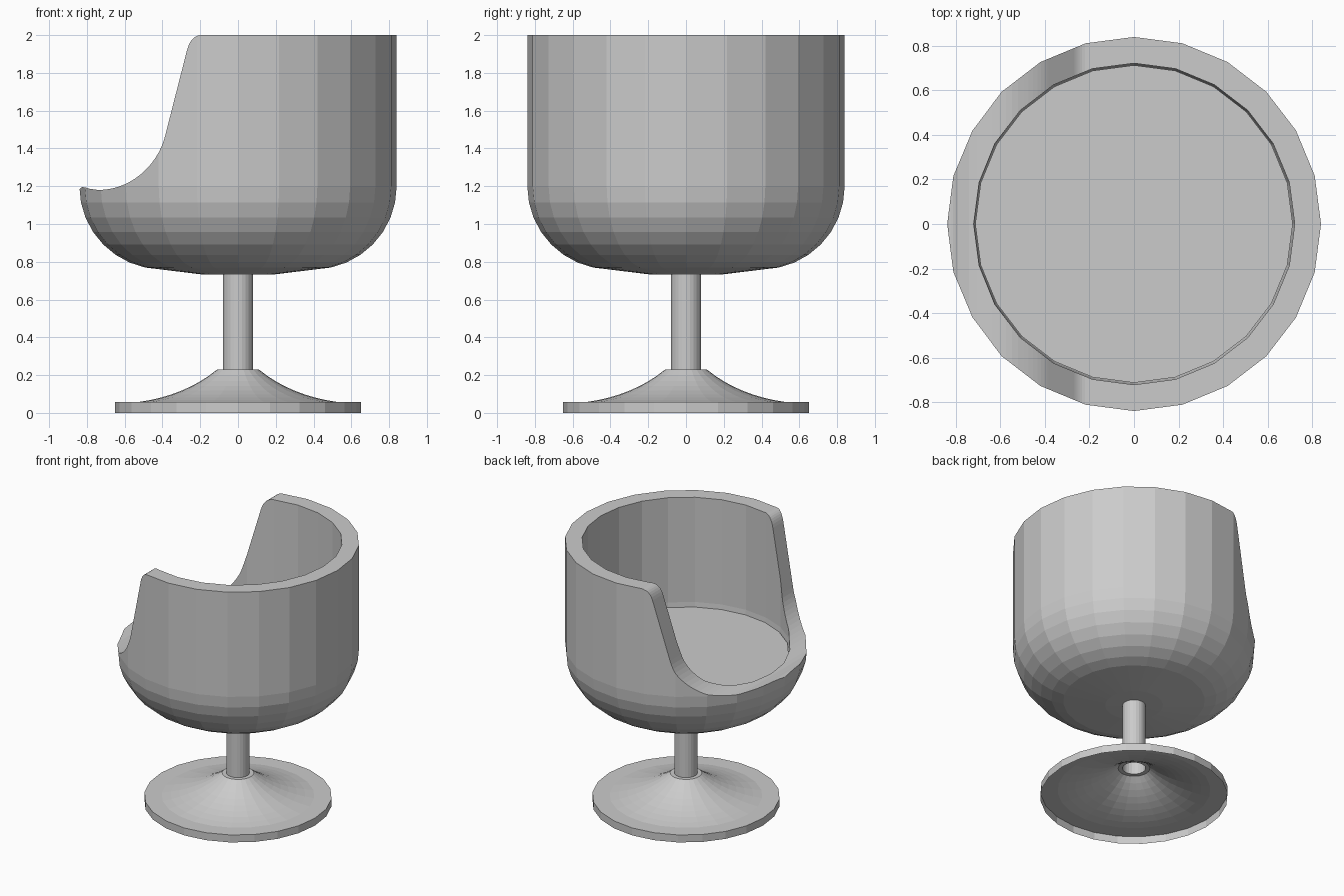
import bpy
import bmesh
import math
from mathutils import Vector
from mathutils.geometry import interpolate_bezier

SIDES = 24

if "Cube" in bpy.data.objects:
    bpy.data.objects.remove(bpy.data.objects["Cube"], do_unlink=True)

grey = bpy.data.materials.new("plain grey")
grey.use_nodes = True
colour = (0.6, 0.6, 0.6, 1)
grey.diffuse_color = colour
grey.node_tree.nodes["Principled BSDF"].inputs["Base Color"].default_value = colour


def finish(name, bm):
    """Turn a bmesh into a flat shaded object."""
    mesh = bpy.data.meshes.new(name)
    bm.to_mesh(mesh)
    bm.free()
    mesh.materials.append(grey)
    obj = bpy.data.objects.new(name, mesh)
    bpy.context.collection.objects.link(obj)
    return obj


def lathe(name, profile):
    """Revolve (radius, height) points around z."""
    bm = bmesh.new()
    verts = [bm.verts.new((r, 0, z)) for r, z in profile]
    edges = [bm.edges.new(pair) for pair in zip(verts, verts[1:])]
    bmesh.ops.spin(bm, geom=verts + edges, cent=(0, 0, 0), axis=(0, 0, 1),
                   angle=math.tau, steps=SIDES)
    bmesh.ops.remove_doubles(bm, verts=bm.verts, dist=0.0005)
    bmesh.ops.recalc_face_normals(bm, faces=bm.faces)
    return finish(name, bm)


def bezier(points, count):
    """Sample one cubic segment in the x-z plane."""
    vecs = [Vector((x, 0, z)) for x, z in points]
    return [(p.x, p.z) for p in interpolate_bezier(*vecs, count)]


def bowl(centre, radius, z, bottom, steps=7):
    """Rounded lower corner, from the wall down to the middle."""
    pts = []
    for i in range(steps + 1):
        a = math.radians(78) * i / steps
        pts.append((centre + radius * math.cos(a), z - radius * math.sin(a)))
    return pts + [(0.2, bottom + 0.004), (0, bottom)]


# Tub shell: outside wall and bowl, then the inside offset by its thickness
outer = [(0.84, 2.0)] + bowl(0.4, 0.44, 1.2, 0.73)
inner = [(0.722, 2.0)] + bowl(0.4, 0.322, 1.2, 0.85)
tub = lathe("tub_shell", outer + inner[::-1] + [outer[0]])

# Opening cutter: rounded lip, sweeping arm curve, sloped edge, rounded top
outline = [(-1.1, 1.165)]
outline += bezier([(-0.84, 1.165), (-0.845, 1.2), (-0.82, 1.2), (-0.79, 1.187)], 8)
outline += bezier([(-0.74, 1.18), (-0.56, 1.18), (-0.42, 1.32), (-0.385, 1.47)], 16)
outline += bezier([(-0.27, 1.92), (-0.255, 1.975), (-0.23, 2.0), (-0.19, 2.001)], 8)
outline += [(-0.19, 2.2), (-1.1, 2.2)]
bm = bmesh.new()
face = bm.faces.new([bm.verts.new((x, -1, z)) for x, z in outline])
sweep = bmesh.ops.extrude_face_region(bm, geom=[face])
moved = [g for g in sweep["geom"] if isinstance(g, bmesh.types.BMVert)]
bmesh.ops.translate(bm, verts=moved, vec=(0, 2, 0))
bmesh.ops.recalc_face_normals(bm, faces=bm.faces)
cutter = finish("opening_cutter", bm)
cutter.hide_render = True

cut = tub.modifiers.new("opening", "BOOLEAN")
cut.operation = "DIFFERENCE"
cut.solver = "EXACT"
cut.object = cutter
bpy.context.view_layer.objects.active = tub
bpy.ops.object.modifier_apply(modifier=cut.name)
bpy.data.objects.remove(cutter, do_unlink=True)

# Seat cushion, a plain disc just clear of the tub wall
lathe("seat", [(0, 1.165), (0.713, 1.165), (0.713, 1.1), (0, 1.1)])

# Stem, an open tube
lathe("stem", [(0.08, 0.23), (0.08, 0.74)])

# Trumpet base, hollow underneath, with a collar round the stem
flare = bezier([(0.53, 0.057), (0.36, 0.08), (0.22, 0.14), (0.11, 0.23)], 9)
lathe("base", [(0.65, 0), (0.65, 0.057)] + flare + [(0.08, 0.23)])
